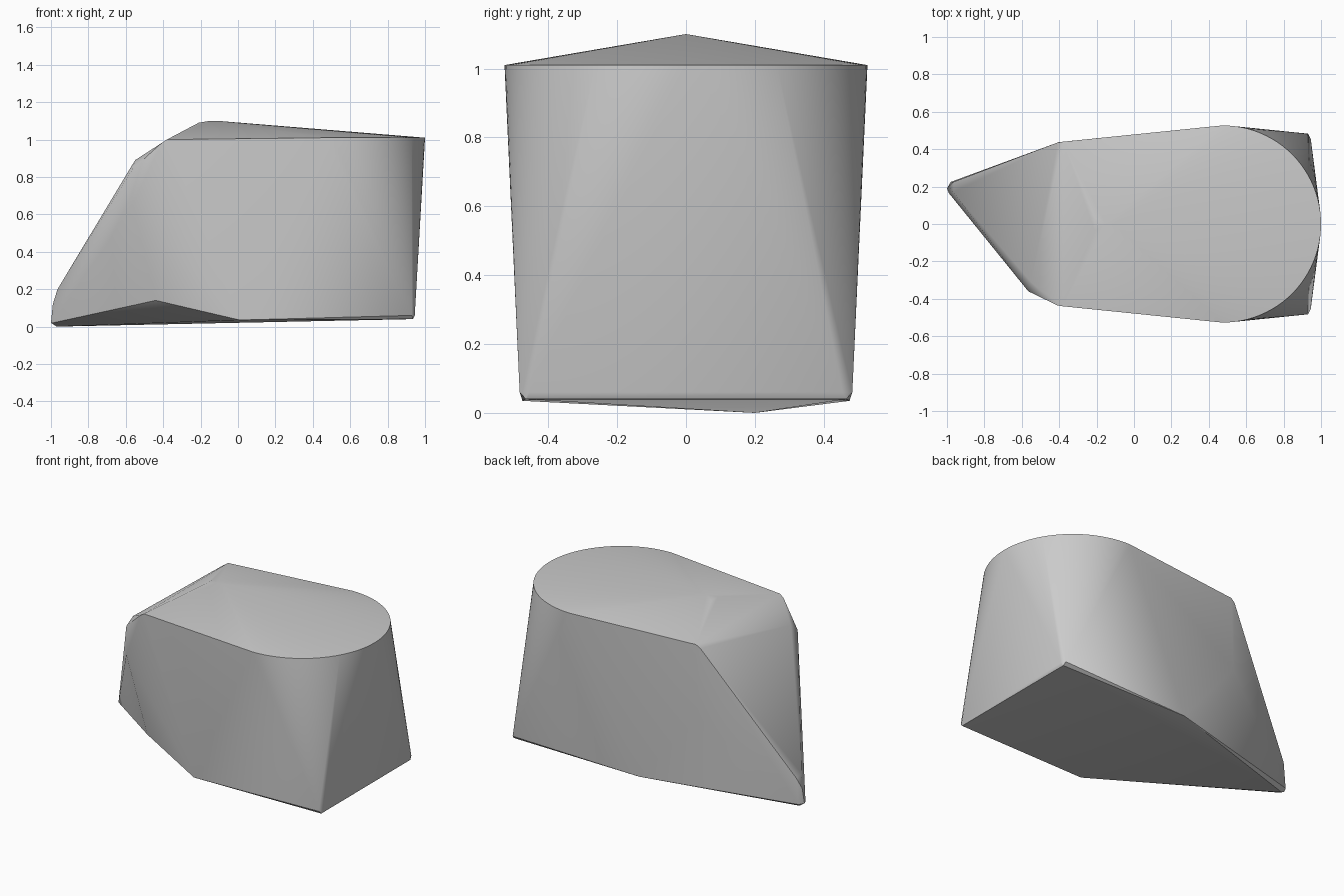
import bpy
import bmesh
from math import sin, cos, pi, radians

# Remove the default object
default_cube = bpy.data.objects.get("Cube")
if default_cube is not None:
    bpy.data.objects.remove(default_cube, do_unlink=True)


def make_material(name, colour):
    material = bpy.data.materials.new(name)
    material.use_nodes = True
    material.diffuse_color = colour
    shader = material.node_tree.nodes["Principled BSDF"]
    shader.inputs["Base Color"].default_value = colour
    return material


def arc_rim(centre_x, radius, height, segments):
    """Half circle closing the wide end of the top."""
    angles = [pi * (step / segments - 0.5) for step in range(segments + 1)]
    return [(centre_x + radius * cos(a), radius * sin(a), height) for a in angles]


def both_sides(points):
    """Mirror points across the long axis."""
    return [(x, side * y, z) for x, y, z in points for side in (-1, 1)]


def build_hull(name, points, material):
    """Wrap a closed convex skin around the points."""
    bm = bmesh.new()
    verts = [bm.verts.new(point) for point in points]
    bmesh.ops.convex_hull(bm, input=verts)
    loose = [v for v in bm.verts if not v.link_faces]
    bmesh.ops.delete(bm, geom=loose, context="VERTS")
    bmesh.ops.recalc_face_normals(bm, faces=bm.faces)
    mesh = bpy.data.meshes.new(name)
    bm.to_mesh(mesh)
    bm.free()
    mesh.materials.append(material)
    body = bpy.data.objects.new(name, mesh)
    bpy.context.collection.objects.link(body)
    return body


# Round top rim and the low ridge peak
top_rim = arc_rim(centre_x=0.473, radius=0.527, height=1.01, segments=48)
peak = [(-0.11, 0, 1.1), (-0.15, 0, 1.1)]
peak += both_sides([(-0.21, 0.035, 1.09)])

# Shoulders where the top meets the sloping nose
shoulders = both_sides([(-0.38, 0.44, 1.0), (-0.41, 0.435, 0.98)])

# Softly rounded base corners and the bends in the base outline
base = both_sides([
    (0.945, 0.455, 0.06), (0.93, 0.483, 0.06),
    (0.935, 0.465, 0.04), (0.01, 0.475, 0.035),
])

# Cut faces: one bend on the far wall, a chamfer on the near wall
far_wall = [(-0.4, 0.438, 0.52)]
near_wall = [
    (-0.55, -0.31, 0.89), (-0.565, -0.36, 0.84),
    (-0.565, -0.36, 0.65), (-0.44, -0.32, 0.14),
]

# Offset nose tip
nose = [
    (-0.965, 0.225, 0.19), (-0.965, 0.17, 0.2), (-0.99, 0.2, 0.12),
    (-1, 0.19, 0.02), (-0.99, 0.165, 0.02), (-0.98, 0.225, 0.02),
    (-0.97, 0.2, 0),
]

grey = make_material("neutral grey", (0.6, 0.6, 0.6, 1))
points = top_rim + peak + shoulders + base + far_wall + near_wall + nose
body = build_hull("faceted_body", points, grey)

# Smooth the curved wall and keep the sharp edges
bpy.ops.object.select_all(action="DESELECT")
body.select_set(True)
bpy.context.view_layer.objects.active = body
bpy.ops.object.shade_smooth_by_angle(angle=radians(30))
